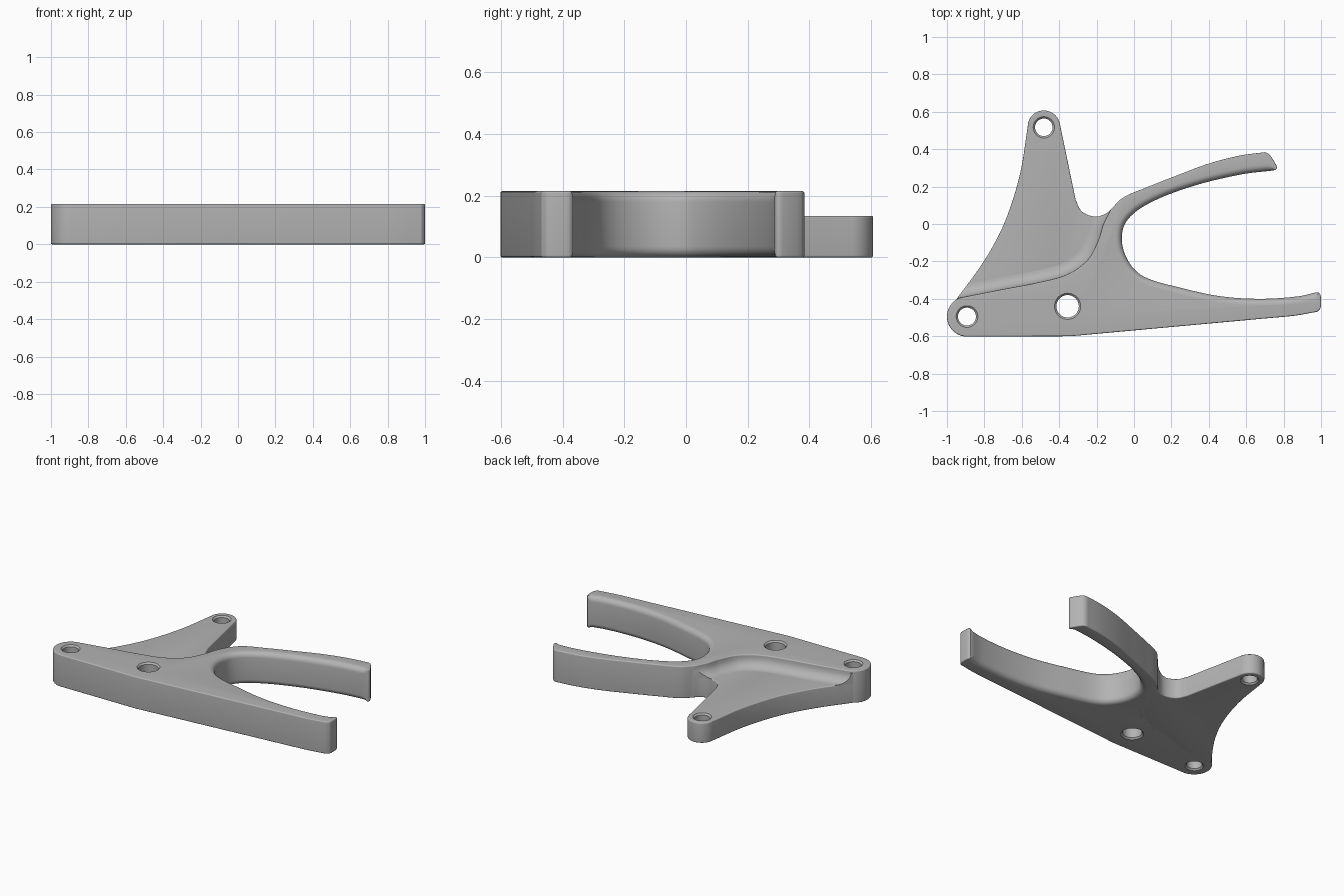
import bpy, bmesh, math
from mathutils import Vector
from mathutils.geometry import interpolate_bezier

cube = bpy.data.objects.get("Cube")
if cube:
    bpy.data.objects.remove(cube, do_unlink=True)

HEIGHT, LUG_HEIGHT, FILLET = 0.215, 0.135, 0.065
EDGE, GRIP = 0.007, 0.035

grey = bpy.data.materials.new("satin grey")
grey.use_nodes = True
grey.diffuse_color = (0.45, 0.45, 0.45, 1)
grey.node_tree.nodes["Principled BSDF"].inputs["Base Color"].default_value = grey.diffuse_color


def smooth_path(points, steps=8):
    """Smooth curve through a few points."""
    p = [Vector(q) for q in points]
    last = len(p) - 1
    tangent = [(p[min(i + 1, last)] - p[max(i - 1, 0)]).normalized() for i in range(last + 1)]
    out = [p[0]]
    for i in range(last):
        reach = (p[i + 1] - p[i]).length / 3
        a, b = p[i] + tangent[i] * reach, p[i + 1] - tangent[i + 1] * reach
        out += [v.to_2d() for v in interpolate_bezier(p[i], a, b, p[i + 1], steps + 1)[1:]]
    return out


def arc(cx, cy, r, start, end, steps=20):
    angles = [math.radians(start + (end - start) * i / steps) for i in range(steps + 1)]
    return [Vector((cx + r * math.cos(a), cy + r * math.sin(a))) for a in angles]


def normals(pts, closed=True):
    """Mitred outward normals of a counter-clockwise outline."""
    out, n = [], len(pts)
    for i, p in enumerate(pts):
        before = pts[i - 1] if closed or i else p
        after = pts[(i + 1) % n] if closed or i < n - 1 else p
        a, b = (p - before).normalized(), (after - p).normalized()
        t = (a + b).normalized()
        miter = max(0.6, t.dot(b if b.length else a))
        out.append(Vector((t.y, -t.x)) / miter)
    return out


def loft(name, rings):
    """Solid skinned through equal rings, capped at both ends."""
    bm = bmesh.new()
    loops = [[bm.verts.new(co) for co in ring] for ring in rings]
    n = len(loops[0])
    for low, high in zip(loops, loops[1:]):
        for i in range(n):
            j = (i + 1) % n
            bm.faces.new((low[i], low[j], high[j], high[i]))
    bm.faces.new(loops[0][::-1])
    bm.faces.new(loops[-1])
    bmesh.ops.recalc_face_normals(bm, faces=bm.faces)
    mesh = bpy.data.meshes.new(name)
    bm.to_mesh(mesh)
    bm.free()
    mesh.materials.append(grey)
    obj = bpy.data.objects.new(name, mesh)
    bpy.context.collection.objects.link(obj)
    return obj


def slab(name, sections, height, steps=6):
    """Extruded outline whose edge rounding varies from section to section."""
    pts, radii = [], []
    for section, r in sections:
        for p in section:
            if not pts or (p - pts[-1]).length > 0.002:
                pts.append(p)
                radii.append(r)
    if (pts[0] - pts[-1]).length < 0.002:
        pts.pop()
        radii.pop()
    for _ in range(2):
        radii = [(radii[i - 1] + 2 * r + radii[(i + 1) % len(radii)]) / 4 for i, r in enumerate(radii)]
    nor = normals(pts)

    def ring(angle, top):
        inset, rise = 1 - math.cos(angle), 1 - math.sin(angle)
        return [(*(p - n * r * inset), height - r * rise if top else r * rise)
                for p, n, r in zip(pts, nor, radii)]

    angles = [math.pi / 2 * i / steps for i in range(steps + 1)]
    return loft(name, [ring(a, False) for a in reversed(angles)] + [ring(a, True) for a in angles])


def boolean(obj, tool, operation):
    mod = obj.modifiers.new("cut", "BOOLEAN")
    mod.operation, mod.object, mod.solver = operation, tool, "EXACT"
    bpy.context.view_layer.objects.active = obj
    bpy.ops.object.modifier_apply(modifier=mod.name)
    bpy.data.objects.remove(tool, do_unlink=True)


def drill(obj, x, y, r, height):
    """Through hole with lightly chamfered rims."""
    flare = 0.01
    levels = [(-flare, r + 2 * flare), (flare, r), (height - flare, r), (height + flare, r + 2 * flare)]
    rings = [[(*p, z) for p in arc(x, y, rad, 0, 360, 40)[:-1]] for z, rad in levels]
    boolean(obj, loft("drill", rings), "DIFFERENCE")


# Jaw body: lower edge, lower tip, gripping throat, upper tip, back of the upper jaw, step
lower_edge = [Vector((-0.34, -0.6))] + smooth_path([(0.7, -0.505), (0.86, -0.49), (0.98, -0.469)], 4)
lower_tip = smooth_path([(0.98, -0.469), (0.997, -0.45), (1, -0.42), (0.997, -0.38), (0.988, -0.367)], 4)
throat = smooth_path([(0.973, -0.366), (0.877, -0.387), (0.674, -0.4), (0.46, -0.386), (0.246, -0.34),
                      (0.06, -0.285), (-0.02, -0.215), (-0.064, -0.1), (-0.043, 0.01), (0.07, 0.105),
                      (0.3, 0.198), (0.567, 0.264), (0.743, 0.286)])
upper_tip = smooth_path([(0.743, 0.286), (0.762, 0.294), (0.762, 0.312), (0.722, 0.373), (0.7, 0.384)], 4)
upper_back = smooth_path([(0.7, 0.384), (0.567, 0.366), (0.406, 0.325), (0.246, 0.266), (0.07, 0.197),
                          (-0.06, 0.14), (-0.125, 0.076)])
step = smooth_path([(-0.125, 0.076), (-0.163, 0), (-0.19, -0.085), (-0.246, -0.19), (-0.353, -0.268),
                    (-0.5, -0.31), (-0.717, -0.352), (-0.92, -0.392)])
body = slab("jaw_body", [(lower_edge, EDGE), (lower_tip, EDGE), (throat, GRIP), (upper_tip, EDGE),
                         (upper_back, EDGE), (step, EDGE), (arc(-0.893, -0.495, 0.107, 105, 270), EDGE)], HEIGHT)
drill(body, -0.893, -0.495, 0.048, HEIGHT)
drill(body, -0.355, -0.44, 0.06, HEIGHT)

# Thinner mounting lug, tucked under the step of the body
lug_side = smooth_path([(-0.567, 0.53), (-0.61, 0.265), (-0.69, 0.013), (-0.797, -0.19), (-0.955, -0.41)])
notch = smooth_path([(-0.312, 0.13), (-0.28, 0.068), (-0.21, 0.04), (-0.15, 0.056), (-0.11, 0.092)])
tucked = smooth_path([(-0.1, 0), (-0.16, -0.16), (-0.35, -0.31), (-0.7, -0.39), (-0.93, -0.43)], 4)
lug_outline = notch[::-1] + arc(-0.482, 0.52, 0.087, 12, 172) + lug_side + tucked[::-1]
lug = slab("mounting_lug", [(lug_outline, EDGE)], LUG_HEIGHT)
drill(lug, -0.482, 0.517, 0.047, LUG_HEIGHT)

# Concave fillet between lug and step, trimmed to the lug outline
path = upper_back[-20::4] + step[1:] + [Vector((-1.02, -0.412))]
rings = []
for p, n in zip(path, normals(path, closed=False)):
    section = [(*(p - n * 0.03), 0.1), (*(p - n * 0.03), LUG_HEIGHT + FILLET)]
    for i in range(9):
        a = math.pi / 2 * i / 8
        section.append((*(p + n * FILLET * (1 - math.cos(a))), LUG_HEIGHT + FILLET * (1 - math.sin(a))))
    section.append((*(p + n * FILLET), 0.1))
    rings.append(section)
fillet = loft("step_fillet", rings)
boolean(fillet, slab("trim", [(lug_outline, 0.0005)], 0.3, 1), "INTERSECT")

# Soft shading with crisp edges
for obj in (body, lug, fillet):
    bpy.ops.object.select_all(action="DESELECT")
    obj.select_set(True)
    bpy.context.view_layer.objects.active = obj
    bpy.ops.object.shade_smooth_by_angle(angle=math.radians(30))
